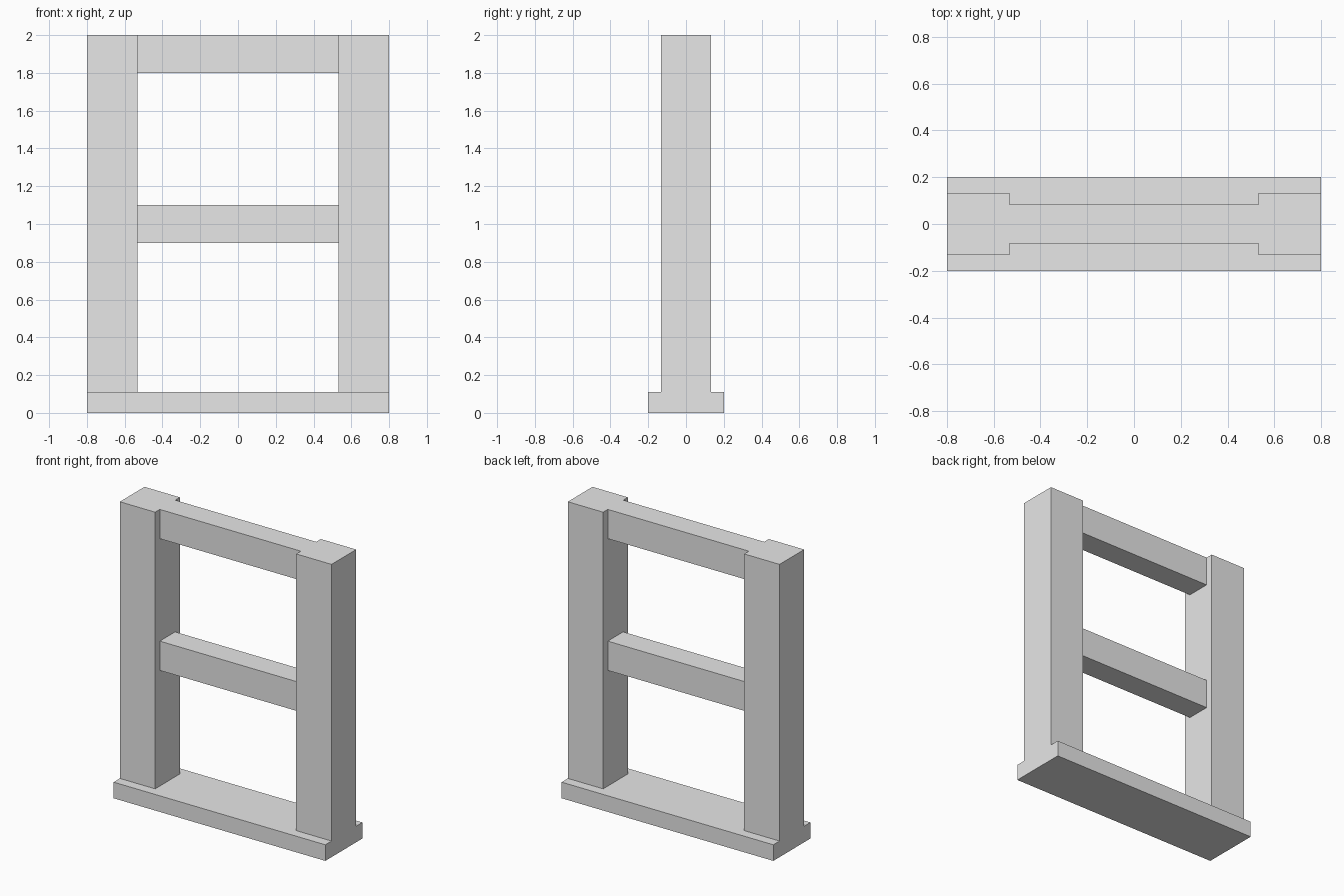
import bpy

# Remove the default object if present
cube = bpy.data.objects.get("Cube")
if cube:
    bpy.data.objects.remove(cube, do_unlink=True)

# Single plain grey material
GREY = (0.8, 0.8, 0.8, 1.0)
grey = bpy.data.materials.new("plain_grey")
grey.use_nodes = True
grey.diffuse_color = GREY
for node in grey.node_tree.nodes:
    if node.type == 'BSDF_PRINCIPLED':
        node.inputs["Base Color"].default_value = GREY


def box(name, x, y, z):
    """Flat-faced box spanning the (low, high) ranges given per axis."""
    ranges = (x, y, z)
    bpy.ops.mesh.primitive_cube_add(size=1)
    obj = bpy.context.object
    obj.name = obj.data.name = name
    for v in obj.data.vertices:
        v.co = [lo if c < 0 else hi for c, (lo, hi) in zip(v.co, ranges)]
    obj.data.materials.append(grey)
    return obj


HALF_WIDTH = 0.8
INNER = 0.533        # inner face of the posts
POST_DEPTH = 0.133   # half depth
RAIL_DEPTH = 0.083   # half depth
BASE_TOP = 0.11
TOP = 2.0

# Base plate
box("base", (-HALF_WIDTH, HALF_WIDTH), (-0.2, 0.2), (0, BASE_TOP))

# Upright posts standing on the base
for name, x in (("left_post", (INNER, HALF_WIDTH)),
                ("right_post", (-HALF_WIDTH, -INNER))):
    box(name, x, (-POST_DEPTH, POST_DEPTH), (BASE_TOP, TOP))

# Cross rails between the posts
for name, z in (("middle_rail", (0.9, 1.1)), ("top_rail", (1.8, TOP))):
    box(name, (-INNER, INNER), (-RAIL_DEPTH, RAIL_DEPTH), z)
